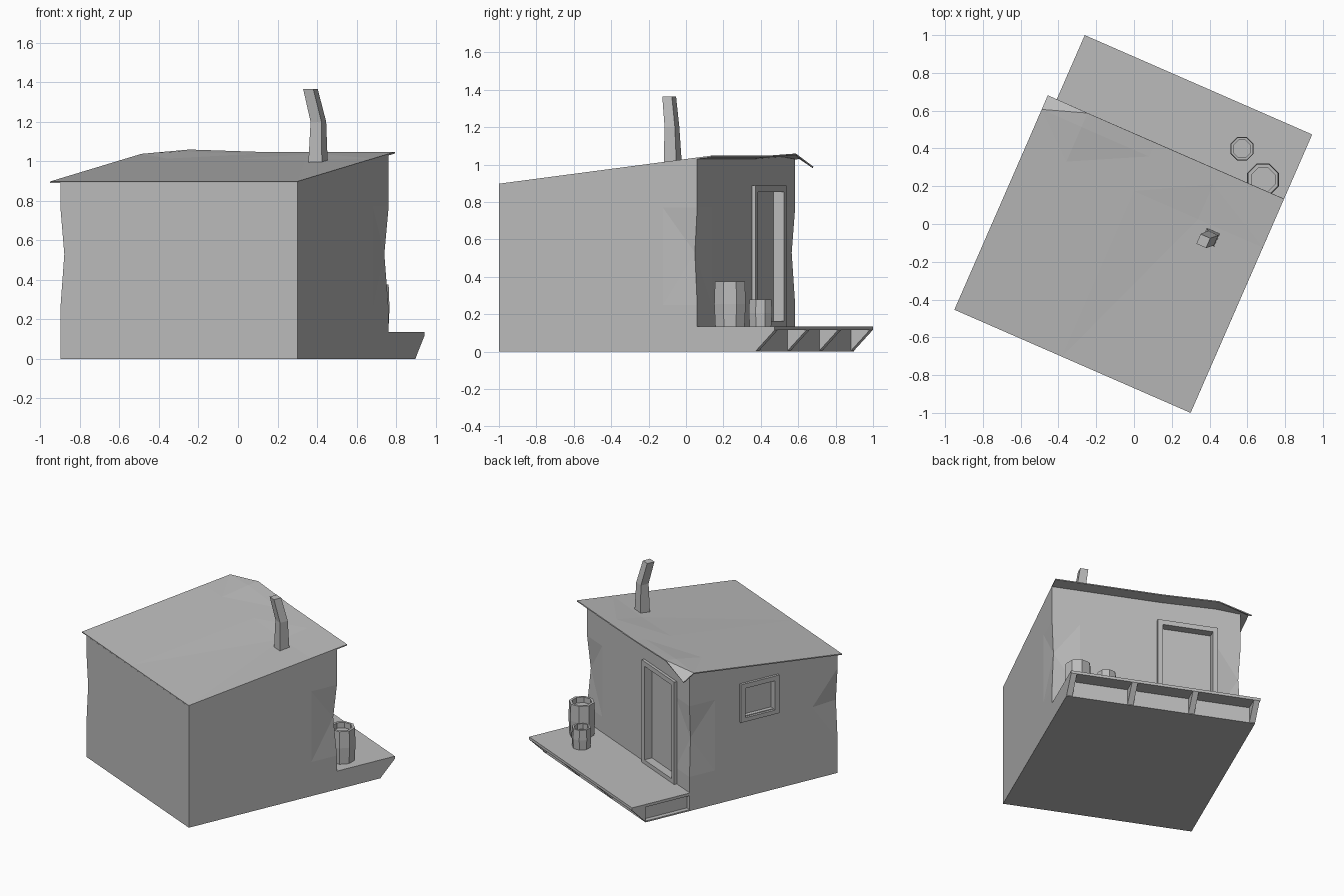
import bpy, bmesh, math
from mathutils import Vector, Matrix

if "Cube" in bpy.data.objects:
    bpy.data.objects.remove(bpy.data.objects["Cube"])

TURN = -0.4117                      # the whole hut is turned on its plot
U0, U1 = -0.634, 0.675              # hut width
V0, V1, V2, V3 = -0.796, 0.36, 0.703, 0.812   # front, back wall, deck base, deck edge
DECK = 0.135

grey = bpy.data.materials.new("plain_grey")
grey.use_nodes = True
grey.diffuse_color = (0.5, 0.5, 0.5, 1)
grey.node_tree.nodes["Principled BSDF"].inputs["Base Color"].default_value = (0.5, 0.5, 0.5, 1)


def finish(bm, name):
    bmesh.ops.recalc_face_normals(bm, faces=bm.faces)
    mesh = bpy.data.meshes.new(name)
    bm.to_mesh(mesh)
    bm.free()
    mesh.materials.append(grey)
    obj = bpy.data.objects.new(name, mesh)
    obj.rotation_euler.z = TURN
    bpy.context.collection.objects.link(obj)
    return obj


def add_box(bm, u, v, z):
    lo, hi = Vector((u[0], v[0], z[0])), Vector((u[1], v[1], z[1]))
    m = Matrix.Translation((lo + hi) / 2) @ Matrix.Diagonal((*(hi - lo), 1))
    return bmesh.ops.create_cube(bm, size=1, matrix=m)["verts"]


def loft(bm, rings, caps=(True, True)):
    loops = [[bm.verts.new(p) for p in ring] for ring in rings]
    n = len(loops[0])
    for a, b in zip(loops, loops[1:]):
        for i in range(n):
            bm.faces.new((a[i], a[(i + 1) % n], b[(i + 1) % n], b[i]))
    for cap, loop in zip(caps, (loops[0], loops[-1])):
        if cap:
            bm.faces.new(loop)


def roof_height(u, v):
    z = 0.89 + 0.121 * (v - V0)
    if v > 0.35 and -0.5 < u < -0.4:
        z += 0.012
    return z


# Walls: a sloping box with dented corners
bm = bmesh.new()
add_box(bm, (U0, U1), (V0, V1), (0, 1))
cuts = [((u, 0, 0), (1, 0, 0)) for u in (-0.46, 0.48)]
cuts += [((0, v, 0), (0, 1, 0)) for v in (-0.6, 0.16)]
cuts += [((0, 0, z), (0, 0, 1)) for z in (0.25, 0.53, 0.77)]
for co, no in cuts:
    bmesh.ops.bisect_plane(bm, geom=bm.verts[:] + bm.edges[:] + bm.faces[:], plane_co=co, plane_no=no)
dents = {(U0, V0): (0.022, 0.0), (U0, V1): (0.012, -0.015), (U1, V1): (-0.015, -0.02)}
for vert in bm.verts:
    u, v, z = vert.co
    if z > 0.99:
        vert.co.z = roof_height(u, v)
    if abs(z - 0.53) < 0.01:
        for (cu, cv), (du, dv) in dents.items():
            if abs(u - cu) + abs(v - cv) < 0.01:
                vert.co += Vector((du, dv, 0))
bmesh.ops.triangulate(bm, faces=bm.faces)
walls = finish(bm, "walls")

# Door and window recesses
door_u, door_z = (-0.472, -0.055), (DECK, 0.888)
win_v, win_z = (-0.33, -0.03), (0.56, 0.84)
T = 0.035
bm = bmesh.new()
add_box(bm, (door_u[0] + T, door_u[1] - T), (V1 - 0.04, V1 + 0.1), (door_z[0] + 0.03, door_z[1] - T))
add_box(bm, (U0 - 0.1, U0 + 0.03), (win_v[0] + T, win_v[1] - T), (win_z[0] + T, win_z[1] - T))
cutter = finish(bm, "recess_cutter")
cutter.hide_render = True
mod = walls.modifiers.new("recesses", "BOOLEAN")
mod.object, mod.operation, mod.solver = cutter, "DIFFERENCE", "EXACT"
bpy.context.view_layer.objects.active = walls
bpy.ops.object.modifier_apply(modifier=mod.name)
bpy.data.objects.remove(cutter)


def frame(name, span, height, place):
    """Four bars around an opening; place(bm, span, height) adds one bar."""
    bm = bmesh.new()
    (a, b), (c, d) = span, height
    place(bm, (a, a + T), (c, d))
    place(bm, (b - T, b), (c, d))
    place(bm, (a + T, b - T), (d - T, d))
    place(bm, (a + T, b - T), (c, c + 0.03))
    return finish(bm, name)


frame("door_frame", door_u, door_z, lambda bm, s, h: add_box(bm, s, (V1 - 0.03, V1 + 0.02), h))
frame("window_frame", win_v, win_z, lambda bm, s, h: add_box(bm, (U0 - 0.018, U0 + 0.028), s, h))

# Roof: thin sheet with a bent back corner
bm = bmesh.new()
us = (-0.69, -0.46, -0.07, 0.3, 0.675)
vs = (V0, 0.16, V1, 0.44)
grid = [[bm.verts.new((u, v, roof_height(u, v) + 0.004)) for v in vs] for u in us]
grid[0][3].co.z = 0.985
grid[3][1].co.z -= 0.008
for a, b in zip(grid, grid[1:]):
    for i in range(len(vs) - 1):
        bm.faces.new((a[i], b[i], b[i + 1], a[i + 1]))
bmesh.ops.triangulate(bm, faces=bm.faces)
roof = finish(bm, "roof")
solid = roof.modifiers.new("thickness", "SOLIDIFY")
solid.thickness, solid.offset = 0.008, 0

# Chimney: bent square pipe
bm = bmesh.new()
spin = Matrix.Rotation(-TURN, 3, "Z")
rings = []
for x, y, z, side in ((0.405, -0.07, 0.97, 0.076), (0.407, -0.075, 1.2, 0.06), (0.367, -0.09, 1.365, 0.056)):
    mid, h = spin @ Vector((x, y, z)), side / 2
    rings.append([mid + Vector((a * h, b * h, 0)) for a, b in ((-1, -1), (1, -1), (1, 1), (-1, 1))])
loft(bm, rings)
finish(bm, "chimney")

# Deck: top board, solid base, floor and slanted ribs under the edge
bm = bmesh.new()
add_box(bm, (U0 - 0.005, U1), (V1, V3), (DECK - 0.02, DECK))
finish(bm, "deck_top")
bm = bmesh.new()
add_box(bm, (U0 + 0.034, U1), (V1, V2), (0.01, DECK - 0.02))
add_box(bm, (U0, U1), (V1, V2), (0, 0.01))
finish(bm, "deck_base")
bm = bmesh.new()
for i in range(4):
    u = U0 + i * (U1 - U0 - 0.04) / 3
    profile = ((V2, 0.005), (V2, DECK - 0.02), (V3, DECK - 0.02))
    loft(bm, [[(u + w, v, z) for v, z in profile] for w in (0, 0.04)])
finish(bm, "deck_ribs")

# Barrels: open eight-sided tubs on the deck
for name, x, y, r, top in (("large_barrel", 0.683, 0.235, 0.091, 0.375), ("small_barrel", 0.572, 0.398, 0.067, 0.28)):
    bm = bmesh.new()
    mid = spin @ Vector((x, y, 0))
    rings = []
    for rad, z in ((r * 0.93, DECK), (r, (DECK + top) / 2), (r * 0.95, top), (r * 0.74, top), (r * 0.74, top - 0.04)):
        angles = [math.pi / 8 + k * math.pi / 4 - TURN for k in range(8)]
        rings.append([mid + Vector((rad * math.cos(a), rad * math.sin(a), z)) for a in angles])
    loft(bm, rings)
    finish(bm, name)
